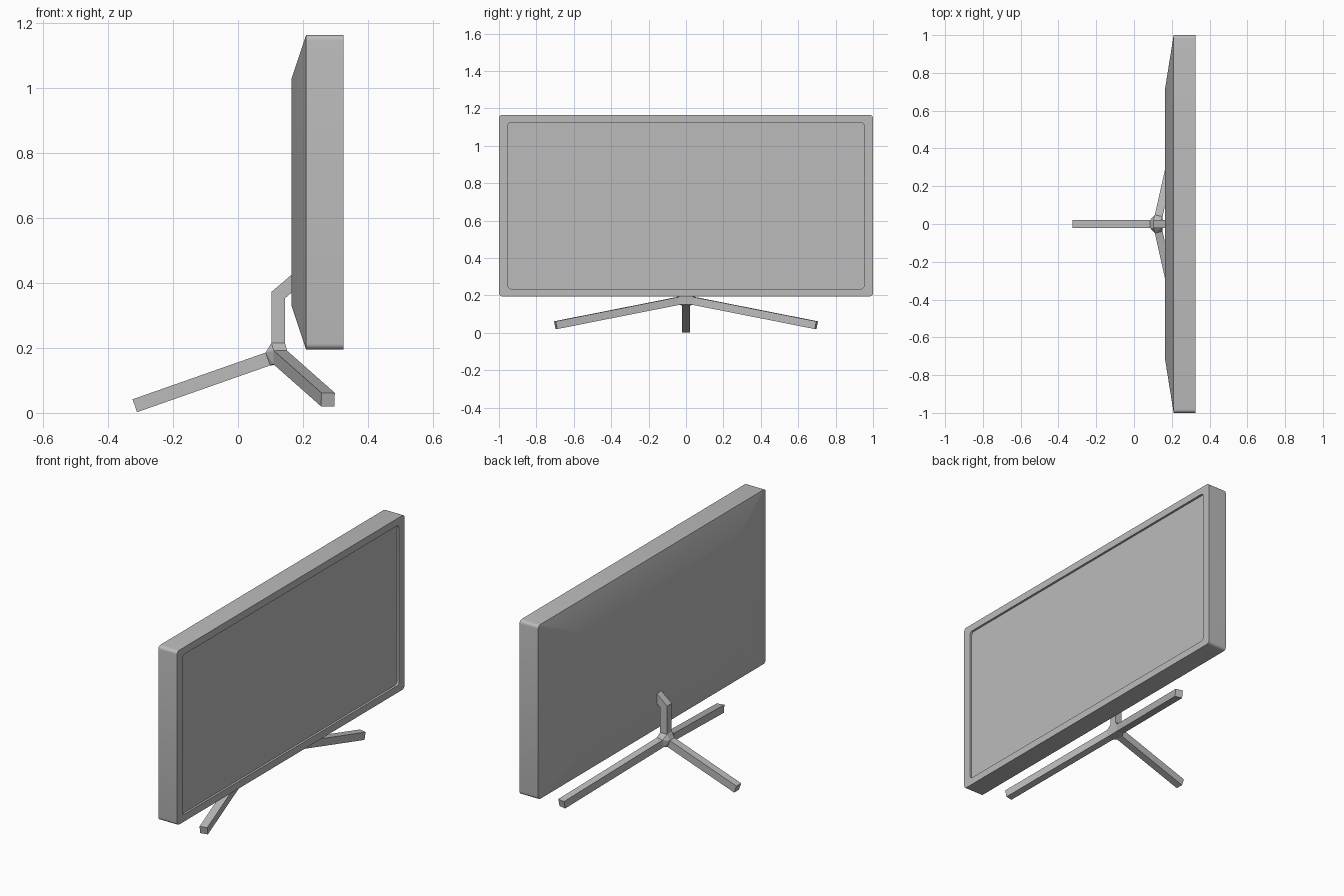
import bpy, bmesh
from math import cos, sin, pi
from mathutils import Vector

cube = bpy.data.objects.get("Cube")
if cube:
    bpy.data.objects.remove(cube)

grey = bpy.data.materials.new("plain grey")
grey.use_nodes = True
colour = (0.5, 0.5, 0.5, 1)
grey.diffuse_color = colour
grey.node_tree.nodes["Principled BSDF"].inputs["Base Color"].default_value = colour


def add_object(name, bm, smooth=False):
    bmesh.ops.recalc_face_normals(bm, faces=bm.faces)
    mesh = bpy.data.meshes.new(name)
    bm.to_mesh(mesh)
    bm.free()
    mesh.materials.append(grey)
    obj = bpy.data.objects.new(name, mesh)
    bpy.context.collection.objects.link(obj)
    if smooth:
        bpy.ops.object.select_all(action="DESELECT")
        obj.select_set(True)
        bpy.context.view_layer.objects.active = obj
        bpy.ops.object.shade_smooth_by_angle(angle=pi / 6)
    return obj


def loft(bm, rings):
    """Skin a list of point rings and cap both ends."""
    loops = [[bm.verts.new(p) for p in ring] for ring in rings]
    for a, b in zip(loops, loops[1:]):
        for i in range(len(a)):
            j = (i + 1) % len(a)
            bm.faces.new((a[i], a[j], b[j], b[i]))
    bm.faces.new(loops[0])
    bm.faces.new(loops[-1])


def rounded_rect(x, half_y, half_z, radius, steps=5):
    """Rounded rectangle facing +x, centred on the screen's height."""
    points = []
    corners = ((1, 1), (-1, 1), (-1, -1), (1, -1))
    for k, (sy, sz) in enumerate(corners):
        for i in range(steps + 1):
            a = (k + i / steps) * pi / 2
            points.append((x, sy * (half_y - radius) + radius * cos(a),
                           0.68 + sz * (half_z - radius) + radius * sin(a)))
    return points


def beam(name, path, side, half=0.021):
    """Square bar swept along a path with mitred bends; returns its first ring."""
    path = [Vector(p) for p in path]
    side = Vector(side).normalized()
    rings = []
    for i, p in enumerate(path):
        before = (p - path[i - 1]).normalized() if i else (path[1] - p).normalized()
        after = (path[i + 1] - p).normalized() if i + 1 < len(path) else before
        tangent = (before + after).normalized()
        up = side.cross(tangent).normalized() * half / tangent.dot(after)
        s = side * half
        rings.append([p + s + up, p - s + up, p - s - up, p + s - up])
    bm = bmesh.new()
    loft(bm, rings)
    add_object(name, bm)
    return rings[0]


# Screen housing: tapered back, straight rim, bezel and recessed display
bm = bmesh.new()
loft(bm, [
    rounded_rect(0.165, 0.72, 0.35, 0.01),
    rounded_rect(0.21, 1.0, 0.485, 0.018),
    rounded_rect(0.325, 1.0, 0.485, 0.018),
    rounded_rect(0.325, 0.953, 0.445, 0.02),
    rounded_rect(0.313, 0.953, 0.445, 0.02),
])
add_object("screen_housing", bm, smooth=True)

# Stand: upright arm, rear leg and two side legs
joints = beam("upright_arm", [(0.124, 0, 0.215), (0.124, 0, 0.363), (0.185, 0, 0.415)], (0, 1, 0))
joints += beam("rear_leg", [(0.092, 0, 0.166), (-0.318, 0, 0.022)], (0, 1, 0))
for name, s in (("side_leg_a", -1), ("side_leg_b", 1)):
    joints += beam(name, [(0.13, s * 0.04, 0.171), (0.277, s * 0.697, 0.041)],
                   (0.657, -s * 0.147, 0))

# Faceted hub that joins the four bars
bm = bmesh.new()
for p in joints:
    bm.verts.new(p)
hull = bmesh.ops.convex_hull(bm, input=bm.verts)
loose = [v for v in bm.verts if not v.link_faces]
bmesh.ops.delete(bm, geom=loose, context="VERTS")
bmesh.ops.dissolve_limit(bm, angle_limit=0.02, verts=bm.verts, edges=bm.edges)
add_object("stand_hub", bm)
